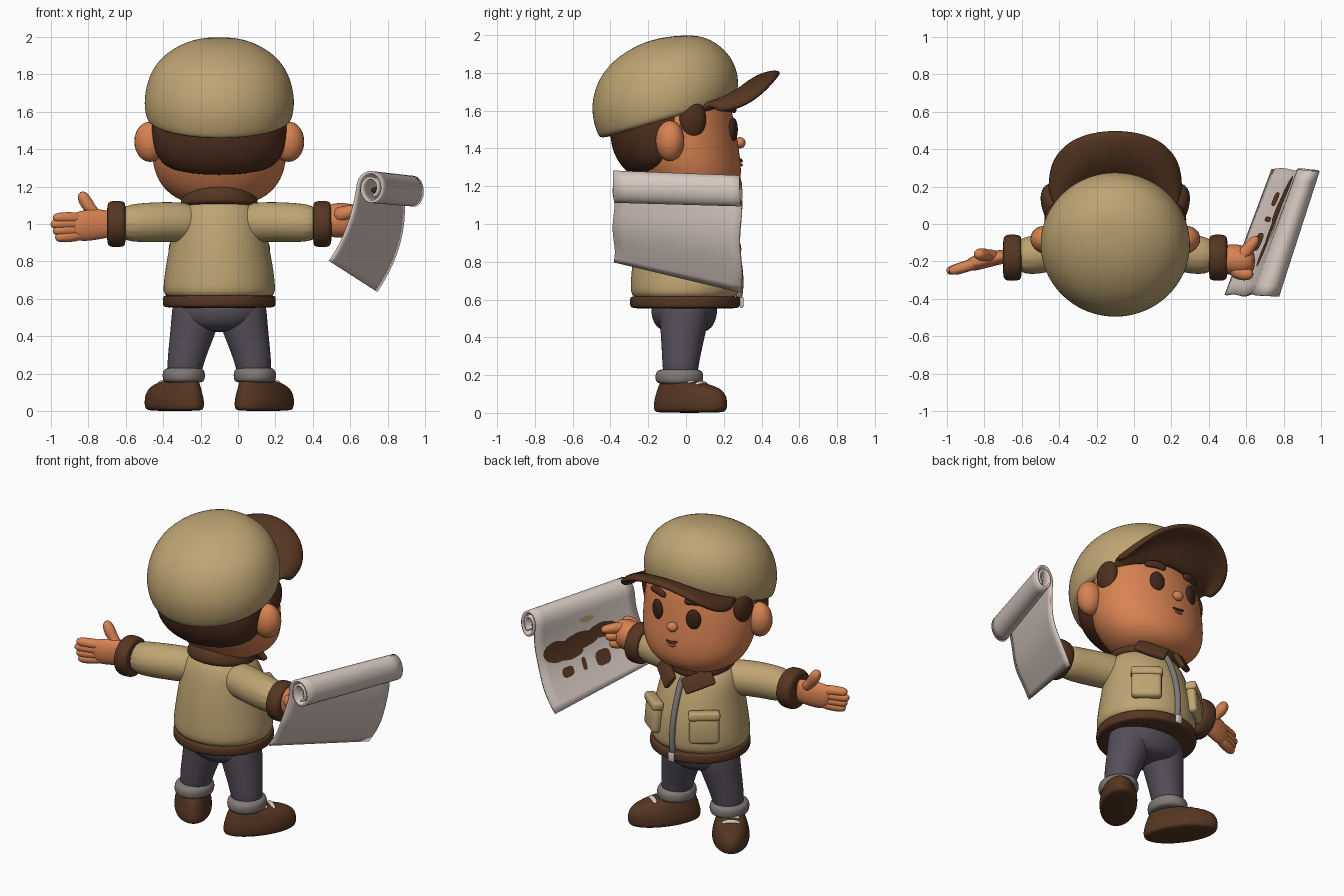
import bpy, bmesh, math
from mathutils import Vector, Matrix

if "Cube" in bpy.data.objects:
    bpy.data.objects.remove(bpy.data.objects["Cube"])

CX = -0.1  # the body's mirror plane


def material(name, *rgb):
    lin = [(c / 255 / 12.92) if c < 11 else ((c / 255 + 0.055) / 1.055) ** 2.4 for c in rgb]
    m = bpy.data.materials.new(name)
    m.use_nodes = True
    m.diffuse_color = (*lin, 1)
    m.node_tree.nodes["Principled BSDF"].inputs["Base Color"].default_value = (*lin, 1)
    return m


tan = material("tan cloth", 190, 164, 114)
brown = material("brown leather", 86, 54, 34)
hair_brown = material("dark hair", 78, 46, 30)
skin = material("warm skin", 216, 130, 82)
denim = material("slate trousers", 84, 78, 88)
grey = material("grey cloth", 128, 121, 118)
paper = material("paper", 214, 199, 191)
dark = material("dark eye", 60, 36, 25)
lip = material("lip", 160, 82, 56)


def finish(bm, name, mat, sub=0, solid=0.0):
    bmesh.ops.recalc_face_normals(bm, faces=bm.faces)
    me = bpy.data.meshes.new(name)
    bm.to_mesh(me)
    bm.free()
    me.materials.append(mat)
    for p in me.polygons:
        p.use_smooth = True
    ob = bpy.data.objects.new(name, me)
    bpy.context.collection.objects.link(ob)
    if solid:
        m = ob.modifiers.new("thickness", 'SOLIDIFY')
        m.thickness, m.offset = solid, 0
    if sub:
        m = ob.modifiers.new("smooth", 'SUBSURF')
        m.levels = m.render_levels = sub
    return ob


def grid(name, rings, mat, closed=False, sub=0, solid=0.0):
    """Join rows of points; closed rows become a capped solid."""
    bm = bmesh.new()
    vs = [[bm.verts.new(p) for p in r] for r in rings]
    n = len(vs[0])
    for a, b in zip(vs, vs[1:]):
        for i in range(n if closed else n - 1):
            j = (i + 1) % n
            bm.faces.new((a[i], a[j], b[j], b[i]))
    if closed:
        bm.faces.new(vs[0])
        bm.faces.new(vs[-1])
    return finish(bm, name, mat, sub, solid)


def loft(name, rows, mat, x=CX, n=20, turn=None):
    """Rows are (back y, back z, front y, front z, half width)."""
    rings = []
    for yb, zb, yf, zf, rx in rows:
        ring = []
        for i in range(n):
            a = math.tau * i / n
            k = (1 + math.cos(a)) / 2
            ring.append(Vector((rx * math.sin(a), yb + (yf - yb) * k, zb + (zf - zb) * k)))
        rings.append(ring)
    ob = grid(name, rings, mat, True, 2)
    ob.matrix_world = turn if turn else Matrix.Translation((x, 0, 0))
    return ob


def tube(name, pts, radii, mat, flat=1.0, n=10):
    pts = [Vector(p) for p in pts]
    rings = []
    for i, p in enumerate(pts):
        d = (pts[min(i + 1, len(pts) - 1)] - pts[max(i - 1, 0)]).normalized()
        up = Vector((0, 0, 1)) if abs(d.z) < 0.8 else Vector((0, 1, 0))
        side = d.cross(up).normalized()
        up = side.cross(d)
        r = radii[i]
        rings.append([p + side * r * flat * math.cos(math.tau * k / n)
                      + up * r * math.sin(math.tau * k / n) for k in range(n)])
    return grid(name, rings, mat, True, 2)


def ball(name, loc, size, mat, rz=0.0):
    bm = bmesh.new()
    bmesh.ops.create_uvsphere(bm, u_segments=24, v_segments=14, radius=1)
    m = Matrix.Translation(loc) @ Matrix.Rotation(rz, 4, 'Z') @ Matrix.Diagonal((*size, 1))
    bmesh.ops.transform(bm, matrix=m, verts=bm.verts)
    return finish(bm, name, mat)


def block(name, loc, size, mat, rx=0.0, ry=0.0, rz=0.0, bevel=0.012):
    bm = bmesh.new()
    bmesh.ops.create_cube(bm, size=1)
    bmesh.ops.transform(bm, matrix=Matrix.Diagonal((*size, 1)), verts=bm.verts)
    bmesh.ops.bevel(bm, geom=bm.edges[:], offset=bevel, segments=3, affect='EDGES', profile=0.5)
    m = (Matrix.Translation(loc) @ Matrix.Rotation(rz, 4, 'Z')
         @ Matrix.Rotation(rx, 4, 'X') @ Matrix.Rotation(ry, 4, 'Y'))
    bmesh.ops.transform(bm, matrix=m, verts=bm.verts)
    return finish(bm, name, mat)


# Head, hair and cap
loft("head", [(-.08, 1.1, .14, 1.1, .13), (-.16, 1.14, .24, 1.13, .24), (-.22, 1.22, .29, 1.2, .322),
              (-.28, 1.32, .3, 1.3, .362), (-.3, 1.45, .275, 1.45, .372), (-.3, 1.6, .25, 1.6, .36),
              (-.25, 1.72, .2, 1.74, .3)], skin)
loft("hair", [(-.26, 1.25, .02, 1.33, .22), (-.325, 1.275, .06, 1.36, .315), (-.39, 1.37, .11, 1.45, .36),
              (-.41, 1.48, .16, 1.57, .37), (-.4, 1.58, .2, 1.68, .36)], hair_brown)
dome = [(-.44, 1.45, .25, 1.65, .37), (-.465, 1.455, .265, 1.67, .392), (-.5, 1.56, .28, 1.72, .406),
        (-.5, 1.66, .278, 1.8, .396), (-.465, 1.77, .24, 1.89, .36), (-.385, 1.87, .17, 1.955, .285),
        (-.25, 1.955, .09, 1.995, .17), (-.12, 1.99, .0, 2.0, .07)]
loft("cap", dome, tan, n=28)

rows = []
for j in range(6):
    v = j / 5
    row = []
    for i in range(25):
        w = (i - 12) / 12
        a, e = math.radians(66 * w), math.radians(88 * w)
        inner = Vector((CX + .34 * math.sin(a), -.1 + .33 * math.cos(a), 1.54 + .1 * math.cos(a)))
        outer = Vector((CX + .35 * math.sin(e), .1 + .4 * math.cos(e) ** .5, 1.585 + .215 * math.cos(e) ** 1.3))
        p = inner.lerp(outer, v)
        p.z += .045 * math.sin(math.pi * v)
        row.append(p)
    rows.append(row)
grid("cap_brim", rows, brown, sub=1, solid=.035)

for s, side in ((-1, "right"), (1, "left")):
    ball(side + "_ear", (CX + s * .37, -.085, 1.44), (.085, .075, .108), skin, rz=s * .3)
    ball(side + "_sideburn", (CX + s * .335, .035, 1.555), (.043, .073, .1), hair_brown, rz=s * .2)
    ball(side + "_eye", (CX + s * .13, .25, 1.5), (.046, .02, .063), dark, rz=-s * .35)
    tube(side + "_brow", [(CX + s * .065, .258, 1.6), (CX + s * .13, .247, 1.622), (CX + s * .205, .213, 1.605)],
         [.022, .028, .02], hair_brown, .7)
ball("nose", (CX, .285, 1.43), (.035, .03, .03), skin)
tube("mouth", [(CX - .045, .288, 1.345), (CX, .296, 1.33), (CX + .045, .288, 1.335)], [.006, .009, .006], hair_brown)
tube("lower_lip", [(CX - .03, .29, 1.318), (CX, .295, 1.31), (CX + .03, .29, 1.315)], [.006, .009, .006], lip)

# Jacket
coat = [(-.29, .58, .27, .58, .3), (-.3, .66, .285, .66, .306), (-.29, .78, .28, .78, .29),
        (-.275, .9, .25, .9, .266), (-.25, 1.02, .2, 1.02, .25), (-.22, 1.1, .16, 1.08, .215),
        (-.16, 1.15, .1, 1.13, .13)]
loft("jacket", coat, tan)
loft("jacket_hem", [(-.28, .55, .27, .55, .29), (-.3, .56, .29, .56, .305), (-.302, .585, .292, .585, .307),
                    (-.3, .615, .29, .615, .305), (-.28, .62, .27, .62, .29)], brown)
loft("collar", [(-.2, 1.1, .15, 1.06, .18), (-.235, 1.12, .19, 1.07, .215), (-.225, 1.17, .19, 1.11, .205),
                (-.2, 1.21, .18, 1.14, .18), (-.16, 1.2, .14, 1.13, .14)], brown)
zipper = [(CX, r[2] + .004, r[3]) for r in coat[:6]]
tube("zipper", zipper, [.02] * 6, grey, n=8)
block("zipper_pull", (CX, .295, .585), (.04, .02, .055), paper, bevel=.006)
for s, side in ((-1, "right"), (1, "left")):
    block(side + "_lapel", (CX + s * .115, .18, 1.065), (.19, .035, .1), brown, rx=.45, ry=-s * .4, rz=-s * .5)
    block(side + "_pocket", (CX + s * .184, .216, .78), (.18, .06, .17), tan, rx=.08, rz=-s * .66, bevel=.024)
    block(side + "_pocket_flap", (CX + s * .181, .214, .872), (.19, .07, .055), tan, rx=.1, rz=-s * .66, bevel=.018)
    # Sleeves and fur cuffs
    tube(side + "_sleeve", [(CX + s * x, y, z) for x, y, z in
                            ((.1, -.07, 1.0), (.22, -.11, 1.012), (.38, -.16, 1.01), (.55, -.18, 1.0))],
         [.1, .112, .108, .104], tan, n=14)
    tube(side + "_sleeve_cuff", [(CX + s * x, -.18, 1.0) for x in (.5, .51, .555, .59, .602)],
         [.11, .124, .128, .124, .1], brown, n=16)
    # Legs, rolled hems and shoes
    tube(side + "_leg", [(CX + s * x, y, z) for x, y, z in
                         ((.12, -.01, .6), (.125, -.01, .5), (.155, -.02, .38), (.185, -.03, .25), (.19, -.03, .16))],
         [.13, .135, .115, .098, .09], denim, 1.0, 14)
    loft(side + "_trouser_roll", [(-.13, .15, .06, .15, .09), (-.16, .16, .09, .16, .112), (-.165, .19, .095, .19, .116),
                                  (-.16, .22, .09, .22, .112), (-.13, .235, .06, .235, .085)], grey, CX + s * .19)
    turn = Matrix.Translation((CX + s * .195, -.04, 0)) @ Matrix.Rotation(-s * .62, 4, 'Z')
    loft(side + "_shoe", [(-.13, 0, .27, 0, .088), (-.15, .01, .305, .01, .112), (-.15, .055, .308, .055, .114),
                          (-.14, .09, .3, .1, .106), (-.125, .14, .25, .142, .088), (-.1, .18, .09, .17, .07)],
         brown, turn=turn)
    for k in range(2):
        y = .1 + .05 * k
        tube(side + "_lace", [turn @ Vector((x, y, .17 - .01 * k - abs(x) * .3)) for x in (-.06, 0, .06)],
             [.018, .02, .018], paper, n=6)
loft("trouser_seat", [(-.1, .42, .1, .42, .1), (-.17, .46, .15, .46, .21), (-.19, .53, .17, .53, .25),
                      (-.18, .6, .17, .6, .25)], denim)

# Open right hand
tube("right_palm", [(-.66, -.17, 1.0), (-.74, -.18, 1.0), (-.82, -.2, .99), (-.9, -.225, .985)],
     [.075, .085, .09, .075], skin, .5)
for k in range(4):
    z = .93 + .035 * k
    tube("right_finger", [(-.82, -.2, .945 + .028 * k), (-.92, -.235, z), (-1.008 + .014 * abs(k - 2), -.255, z - .002)],
         [.034, .032, .026], skin)
tube("right_thumb", [(-.74, -.17, 1.03), (-.8, -.165, 1.09), (-.845, -.16, 1.175)], [.055, .044, .03], skin)

# Left hand gripping the sheet
tube("left_palm", [(.45, -.18, 1.01), (.52, -.19, 1.02), (.59, -.2, 1.02), (.65, -.2, 1.02)],
     [.08, .1, .1, .07], skin, .9)
for k in range(3):
    tube("left_finger", [(.56, -.2, 1.07 - .05 * k), (.61, -.13, 1.075 - .05 * k), (.665 - .012 * k, -.065 - .03 * k, 1.07 - .05 * k)],
         [.038, .035, .026], skin)
tube("left_thumb", [(.52, -.23, 1.04), (.58, -.27, 1.06), (.64, -.27, 1.08)], [.05, .042, .028], skin)


# Paper sheet with a rolled top
def sheet(t, s):
    """t runs up the sheet (0 to 1) and into the roll (1 to 2); s runs back to front."""
    near = ((.49, .8), (.6, .95), (.638, 1.19), (.072, .094))
    far = ((.74, .64), (.915, .9), (.88, 1.168), (.058, .09))
    a, b, c, r = (Vector(p).lerp(Vector(q), s) for p, q in zip(near, far))
    if t <= 1:
        p = a * (1 - t) ** 2 + b * 2 * t * (1 - t) + c * t * t
    else:
        u = t - 1
        ang = math.pi - u * math.tau * 1.7
        k = 1 - .55 * u
        p = c + Vector((r.x + math.cos(ang) * r.x * k, math.sin(ang) * r.y * k))
    return Vector((p.x, -.38 + .67 * s + .006 * math.sin(9 * t), p.y))


levels = [i / 14 for i in range(15)] + [1 + i / 40 for i in range(1, 41)]
grid("map_sheet", [[sheet(t, i / 12) for i in range(13)] for t in levels], paper, solid=.014)
tube("map_roll_core", [sheet(1.5, s) * .5 + sheet(1.8, s) * .5 for s in (.01, .5, .99)], [.024, .022, .02], brown)


def mark(t, s, ht, hs, mat, power=.5):
    """A flat painted blob on the inner side; a low power makes it square."""
    rows = []
    for i in range(9):
        v = -.99 + .2475 * i
        w = hs * (1 - v * v) ** power
        rows.append([sheet(t + ht * v, s + w * k / 4) + Vector((-.013, .004, .005)) for k in range(-4, 5)])
    grid("map_mark", rows, mat)


for t, s, ht, hs in ((.62, .82, .13, .13), (.66, .58, .11, .17), (.7, .36, .1, .14), (.54, .7, .07, .12)):
    mark(t, s, ht, hs, brown)
for t, s, ht, hs in ((.36, .42, .1, .07), (.35, .76, .06, .055), (.37, .6, .08, .02)):
    mark(t, s, ht, hs, brown, .2)
mark(.9, .5, .04, .07, tan)
